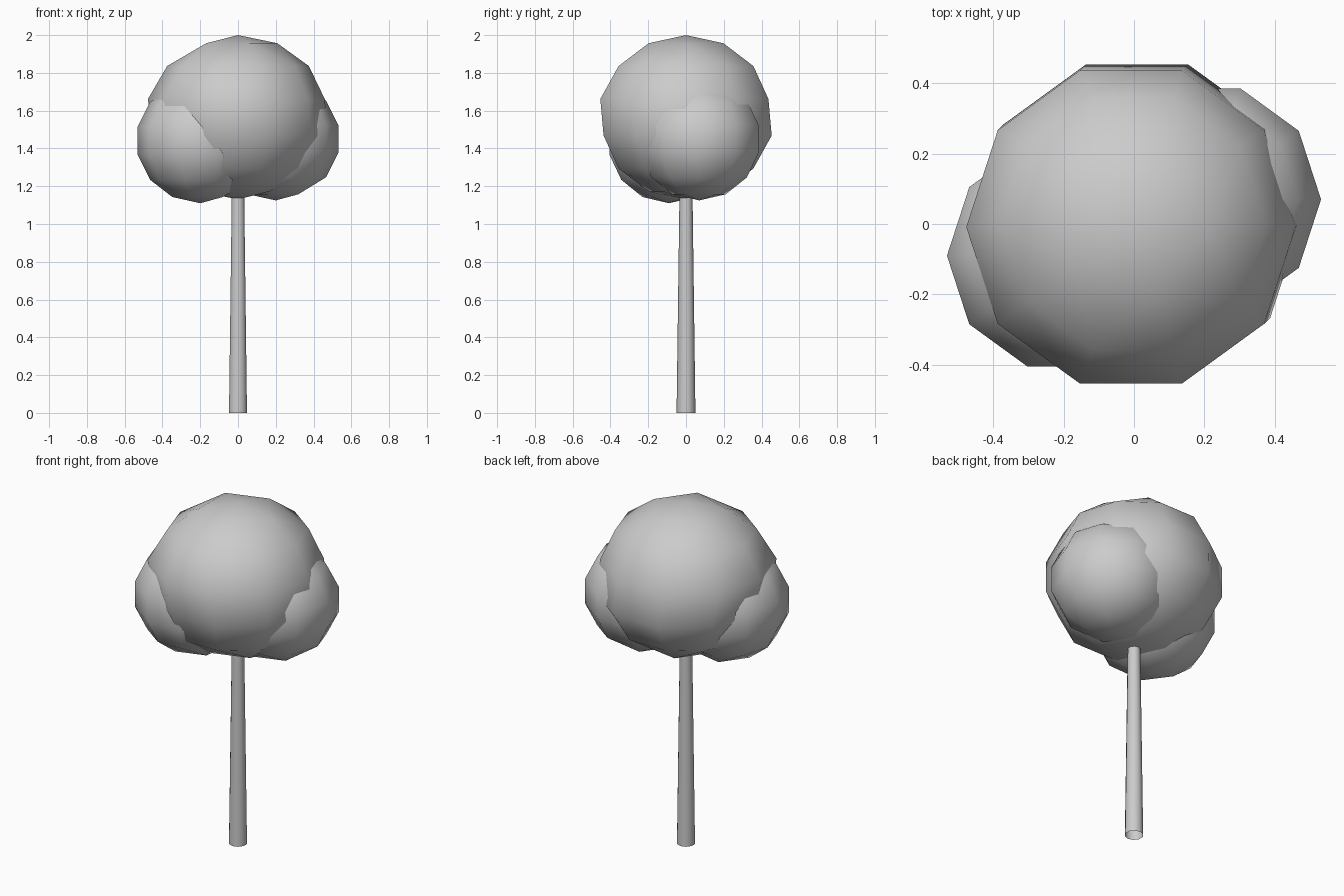
import bpy
import bmesh
from math import sin, cos, pi, tau

cube = bpy.data.objects.get("Cube")
if cube:
    bpy.data.objects.remove(cube, do_unlink=True)

# One plain grey for the whole tree
grey = bpy.data.materials.new("plain grey")
grey.use_nodes = True
colour = (0.6, 0.6, 0.6, 1)
grey.diffuse_color = colour
grey.node_tree.nodes["Principled BSDF"].inputs["Base Color"].default_value = colour

RINGS = 7  # steps from pole to pole


def foliage(name, centre, width, height, lean=0):
    """Low-poly leaf ball: ten-sided rings, with five-sided ones next to the poles."""
    bm = bmesh.new()
    for pole in (1, -1):
        bm.verts.new((0, 0, pole * height))
    for ring in range(1, RINGS):
        tilt = pi * ring / RINGS
        sides = 5 if ring in (1, RINGS - 1) else 10
        start = pi if ring == RINGS - 1 else 0
        r, z = width * sin(tilt), height * cos(tilt)
        # The two middle rings lean gently apart
        shift = -lean * z if ring in (RINGS // 2, RINGS // 2 + 1) else 0
        for i in range(sides):
            a = start + tau * i / sides
            bm.verts.new((r * cos(a) + shift, r * sin(a) + shift, z))
    bmesh.ops.convex_hull(bm, input=bm.verts[:])
    bmesh.ops.recalc_face_normals(bm, faces=bm.faces[:])
    for face in bm.faces:
        face.smooth = True
    mesh = bpy.data.meshes.new(name)
    bm.to_mesh(mesh)
    bm.free()
    mesh.materials.append(grey)
    obj = bpy.data.objects.new(name, mesh)
    obj.location = centre
    bpy.context.collection.objects.link(obj)


# Crown: one large ball with a smaller one on each side
foliage("crown", (0, 0, 1.565), 0.48, 0.435, lean=0.09)
foliage("left_foliage", (0.2, 0.07, 1.45), 0.34, 0.325)
foliage("right_foliage", (-0.2, -0.09, 1.44), 0.34, 0.33)

# Trunk: tapered open tube running up into the crown
bpy.ops.mesh.primitive_cone_add(vertices=10, radius1=0.05, radius2=0.034, depth=1.2,
                                end_fill_type='NOTHING', location=(0, 0, 0.6))
trunk = bpy.context.object
trunk.name = "trunk"
trunk.data.materials.append(grey)
bpy.ops.object.shade_smooth()
